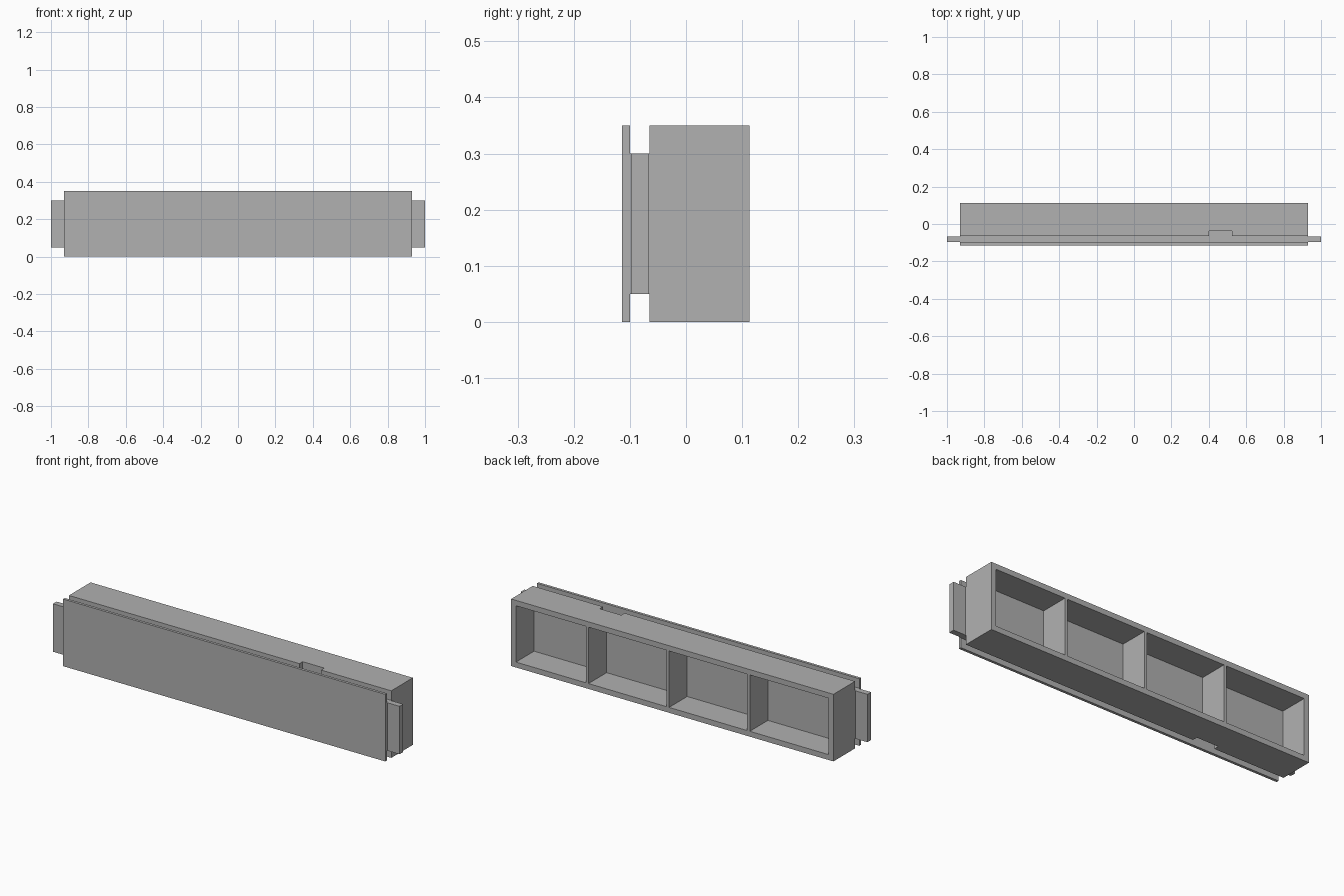
import bpy
import bmesh
from mathutils import Vector

old = bpy.data.objects.get("Cube")
if old:
    bpy.data.objects.remove(old)

grey = bpy.data.materials.new("plain grey")
grey.use_nodes = True
colour = (0.44, 0.44, 0.44, 1)
grey.diffuse_color = colour
grey.node_tree.nodes["Principled BSDF"].inputs["Base Color"].default_value = colour


def boxes(name, spans):
    """One object made of boxes, each given as ((x0, x1), (y0, y1), (z0, z1))."""
    bm = bmesh.new()
    for span in spans:
        lo, hi = (Vector(corner) for corner in zip(*span))
        verts = bmesh.ops.create_cube(bm, size=1)["verts"]
        for v in verts:
            v.co = (lo + hi) / 2 + v.co * (hi - lo)
    mesh = bpy.data.meshes.new(name)
    bm.to_mesh(mesh)
    bm.free()
    mesh.materials.append(grey)
    ob = bpy.data.objects.new(name, mesh)
    bpy.context.collection.objects.link(ob)
    return ob


def cut(ob, cutter):
    mod = ob.modifiers.new("cut", "BOOLEAN")
    mod.operation = "DIFFERENCE"
    mod.solver = "EXACT"
    mod.object = cutter
    bpy.context.view_layer.objects.active = ob
    bpy.ops.object.modifier_apply(modifier=mod.name)
    bpy.data.objects.remove(cutter)


half, height = 0.93, 0.35
case_front, case_back = -0.065, 0.113
wall, divider = 0.028, 0.015
low, high = 0.05, 0.30

# Open-backed case with four compartments
case = boxes("compartment_case", [((-half, half), (case_front, case_back), (0, height))])
dividers = [-0.44, 0.026, 0.491]
starts = [-half + wall] + [x + divider / 2 for x in dividers]
ends = [x - divider / 2 for x in dividers] + [half - wall]
cells = [(span, (-0.036, case_back + 0.1), (wall, height - wall))
         for span in zip(starts, ends)]
cut(case, boxes("cell_cutter", cells))

# Opposed notches in the top and bottom front edges
notch_y = (case_front - 0.1, -0.038)
cut(case, boxes("notch_cutter", [
    ((0.40, 0.525), notch_y, (high, height + 0.1)),
    ((-0.525, -0.40), notch_y, (-0.1, low)),
]))

# Core joining the case to the front panel, leaving a groove above and below
boxes("groove_core", [((-half, half), (-0.10, case_front), (low, high))])

# Tongues that stick out at both ends
for side, name in ((-1, "right_tongue"), (1, "left_tongue")):
    boxes(name, [(sorted((side * half, side)), (-0.097, -0.067), (low, high))])

# Front panel
boxes("front_panel", [((-half, half), (-0.114, -0.10), (0, height))])
